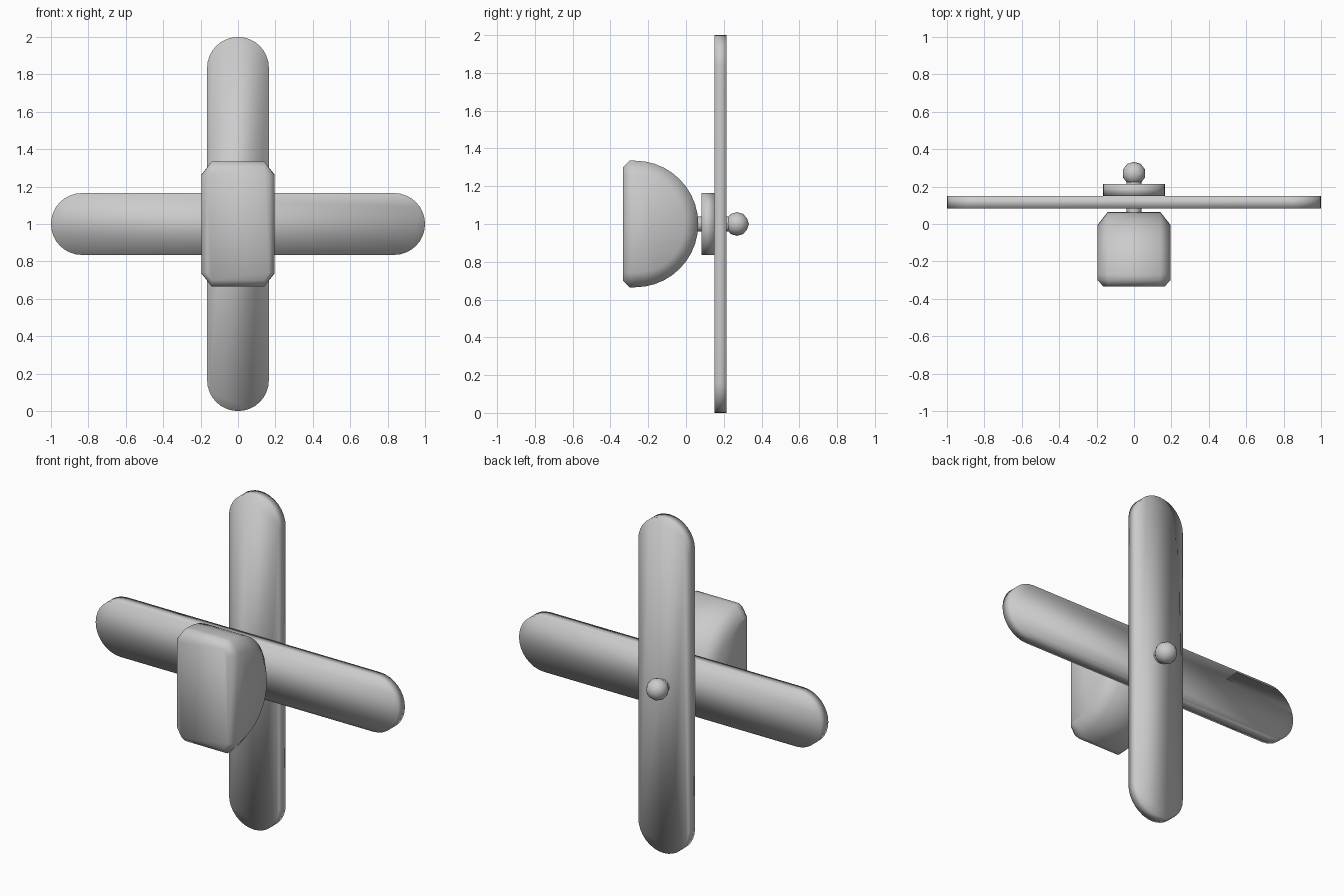
import bpy, bmesh
from math import sin, cos, pi
from mathutils import Matrix

if "Cube" in bpy.data.objects:
    bpy.data.objects.remove(bpy.data.objects["Cube"])


def finish(bm, name):
    bmesh.ops.recalc_face_normals(bm, faces=bm.faces[:])
    for f in bm.faces:
        f.smooth = True
    mesh = bpy.data.meshes.new(name)
    bm.to_mesh(mesh)
    bm.free()
    obj = bpy.data.objects.new(name, mesh)
    bpy.context.collection.objects.link(obj)
    return obj


def blade(name, y0, y1, vertical):
    # flat plank with fully rounded ends
    r, n = 0.165, 16
    outline = []
    for side in (1, -1):
        for i in range(n + 1):
            a = -pi / 2 + pi * i / n
            outline.append((side * (1 - r + r * cos(a)), side * r * sin(a)))
    bm = bmesh.new()
    verts = [bm.verts.new((v, y0, 1 + u) if vertical else (u, y0, 1 + v))
             for u, v in outline]
    face = bm.faces.new(verts)
    ext = bmesh.ops.extrude_face_region(bm, geom=[face], use_keep_orig=True)
    moved = [g for g in ext["geom"] if isinstance(g, bmesh.types.BMVert)]
    bmesh.ops.translate(bm, verts=moved, vec=(0, y1 - y0, 0))
    return finish(bm, name)


blade("horizontal_blade", 0.083, 0.15, False)
blade("vertical_blade", 0.15, 0.215, True)

# D-shaped housing: convex skin over mirrored bevelled profiles
bm = bmesh.new()
N = 20
for sx in (1, -1):
    for x, r in ((0.14, 0.335), (0.195, 0.265)):
        for i in range(N + 1):
            a = -pi / 2 + pi * i / N
            bm.verts.new((sx * x, -0.27 + r * cos(a), 1 + r * sin(a)))
    for sz in (1, -1):
        bm.verts.new((sx * 0.14, -0.30, 1 + sz * 0.335))
        bm.verts.new((sx * 0.195, -0.30, 1 + sz * 0.26))
        bm.verts.new((sx * 0.14, -0.333, 1 + sz * 0.30))
        bm.verts.new((sx * 0.165, -0.333, 1 + sz * 0.26))
bmesh.ops.convex_hull(bm, input=bm.verts[:])
bmesh.ops.dissolve_limit(bm, angle_limit=0.01, verts=bm.verts[:], edges=bm.edges[:])
finish(bm, "housing")

# shaft running from the housing through both blades
bm = bmesh.new()
bmesh.ops.create_cone(bm, cap_ends=True, segments=16, radius1=0.04, radius2=0.04, depth=0.22,
                      matrix=Matrix.Translation((0, 0.15, 1)) @ Matrix.Rotation(pi / 2, 4, 'X'))
shaft = finish(bm, "shaft")
shaft.data.set_sharp_from_angle(angle=0.6)

# low-poly ball knob at the back
bm = bmesh.new()
bmesh.ops.create_icosphere(bm, subdivisions=2, radius=0.063,
                           matrix=Matrix.Translation((0, 0.27, 1)))
finish(bm, "ball_knob")
